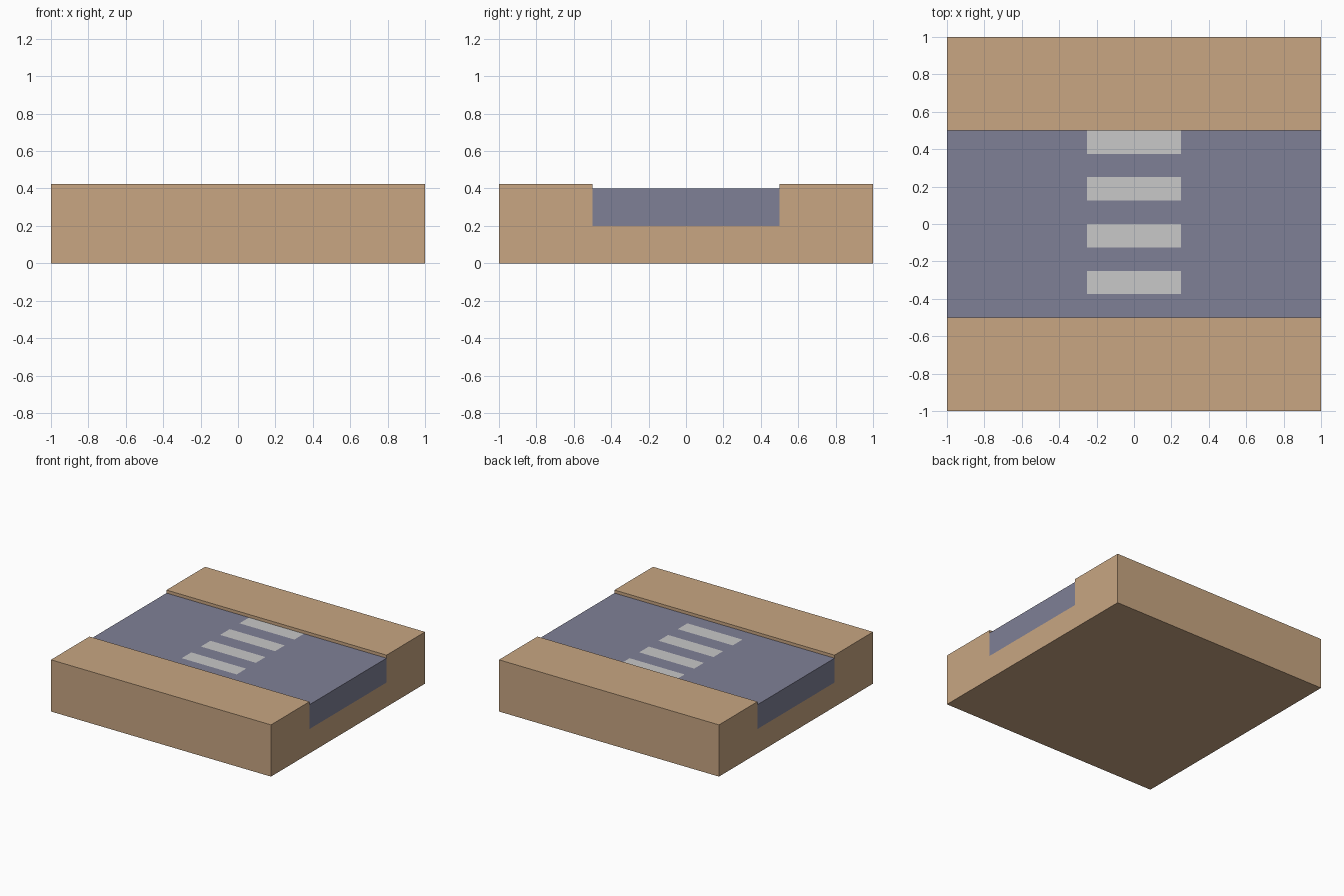
import bpy, bmesh

if "Cube" in bpy.data.objects:
    bpy.data.objects.remove(bpy.data.objects["Cube"])


def srgb(r, g, b):
    def lin(c):
        c /= 255
        return c / 12.92 if c <= 0.04045 else ((c + 0.055) / 1.055) ** 2.4
    return (lin(r), lin(g), lin(b), 1)


def material(name, rgb):
    m = bpy.data.materials.new(name)
    m.diffuse_color = srgb(*rgb)
    m.use_nodes = True
    m.node_tree.nodes["Principled BSDF"].inputs["Base Color"].default_value = m.diffuse_color
    return m


def extrude_profile(name, profile, mats):
    """Extrude a (y, z) outline along x from -1 to 1."""
    bm = bmesh.new()
    face = bm.faces.new([bm.verts.new((-1, y, z)) for y, z in profile])
    ext = bmesh.ops.extrude_face_region(bm, geom=[face], use_keep_orig=True)
    bmesh.ops.translate(bm, vec=(2, 0, 0),
                        verts=[v for v in ext["geom"] if isinstance(v, bmesh.types.BMVert)])
    bmesh.ops.recalc_face_normals(bm, faces=bm.faces)
    mesh = bpy.data.meshes.new(name)
    bm.to_mesh(mesh)
    bm.free()
    for m in mats:
        mesh.materials.append(m)
    obj = bpy.data.objects.new(name, mesh)
    bpy.context.collection.objects.link(obj)
    return obj


tan = material("tan_pavement", (200, 166, 130))
grey = material("blue_grey_asphalt", (127, 128, 150))
white = material("pale_grey_paint", (200, 200, 200))

ROAD_Z, BED_Z, CURB_Z, HALF = 0.4, 0.2, 0.425, 0.5

# Channel-shaped base with a raised pavement on each side
extrude_profile("pavement_base", [
    (-1, 0), (1, 0), (1, CURB_Z), (HALF, CURB_Z),
    (HALF, BED_Z), (-HALF, BED_Z), (-HALF, CURB_Z), (-1, CURB_Z)], [tan])

# Road slab lying in the channel
road = extrude_profile("road", [
    (-HALF, BED_Z), (HALF, BED_Z), (HALF, ROAD_Z), (-HALF, ROAD_Z)], [grey, white])

# Crossing stripes: cut the road surface and paint every other strip
bm = bmesh.new()
bm.from_mesh(road.data)


def cut(co, normal):
    top = [f for f in bm.faces if f.normal.z > 0.9]
    geom = top + list({e for f in top for e in f.edges}) + list({v for f in top for v in f.verts})
    bmesh.ops.bisect_plane(bm, geom=geom, plane_co=co, plane_no=normal)
    bm.normal_update()


for x in (-0.25, 0.25):
    cut((x, 0, 0), (1, 0, 0))
for i in range(1, 8):
    cut((0, -HALF + i * 0.125, 0), (0, 1, 0))
for f in bm.faces:
    c = f.calc_center_median()
    if f.normal.z > 0.9 and abs(c.x) < 0.25 and int((c.y + HALF) / 0.125) % 2 == 1:
        f.material_index = 1
bm.to_mesh(road.data)
bm.free()
